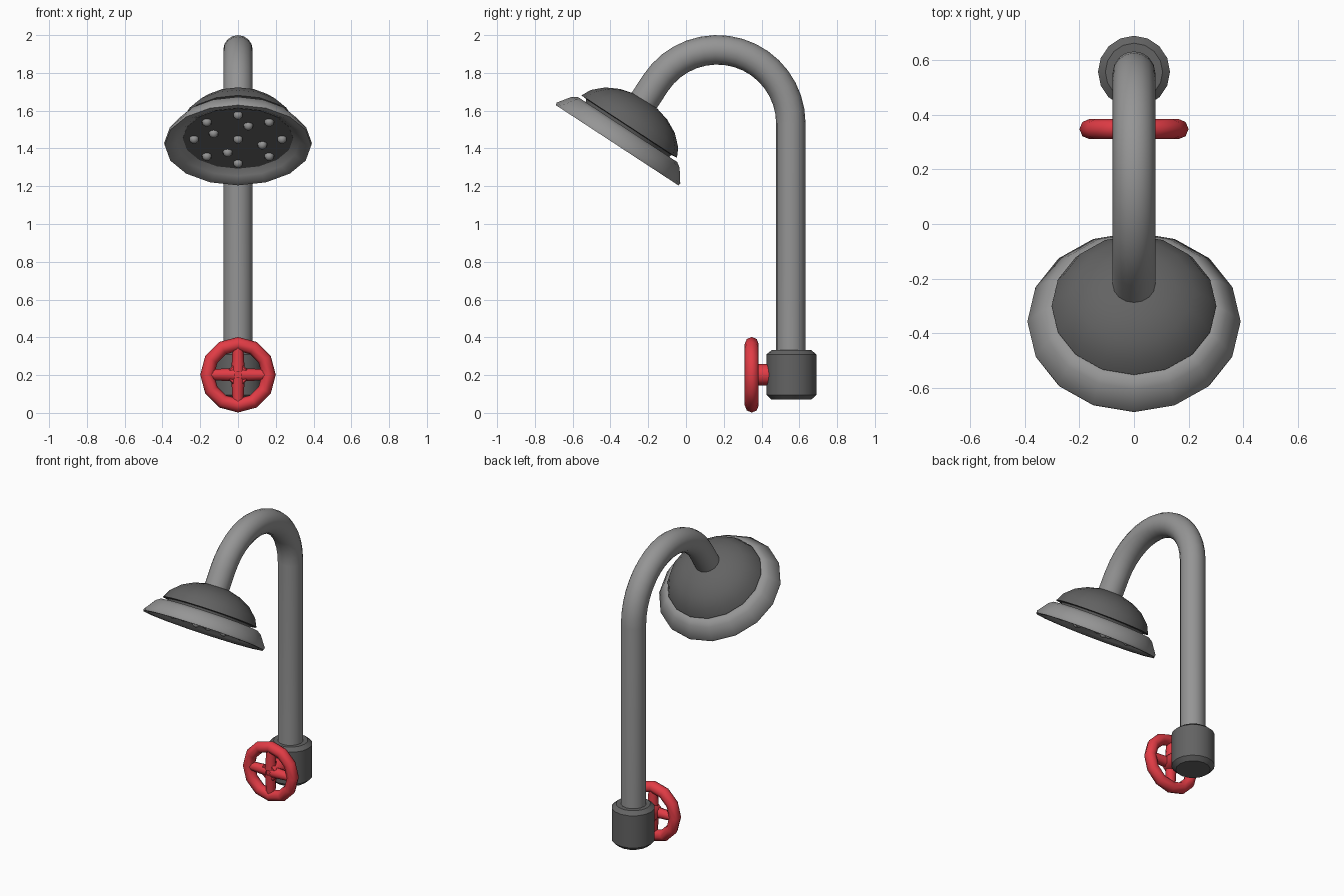
import bpy, bmesh, math
from math import sin, cos, pi, radians
from mathutils import Matrix, Vector

if "Cube" in bpy.data.objects:
    bpy.data.objects.remove(bpy.data.objects["Cube"])


def material(name, rgb):
    m = bpy.data.materials.new(name)
    m.diffuse_color = (*rgb, 1)
    m.use_nodes = True
    m.node_tree.nodes["Principled BSDF"].inputs["Base Color"].default_value = m.diffuse_color
    return m


LIGHT = material("light grey metal", (0.30, 0.30, 0.30))
DARK = material("dark grey metal", (0.125, 0.125, 0.125))
RED = material("red paint", (0.76, 0.045, 0.06))


def finish(bm, name, mat, matrix=Matrix(), angle=40):
    bmesh.ops.remove_doubles(bm, verts=bm.verts, dist=1e-5)
    bmesh.ops.recalc_face_normals(bm, faces=bm.faces)
    me = bpy.data.meshes.new(name)
    bm.to_mesh(me)
    bm.free()
    me.transform(matrix)
    me.materials.append(mat)
    ob = bpy.data.objects.new(name, me)
    bpy.context.collection.objects.link(ob)
    bpy.ops.object.select_all(action='DESELECT')
    ob.select_set(True)
    bpy.context.view_layer.objects.active = ob
    bpy.ops.object.shade_smooth_by_angle(angle=radians(angle))
    return ob


def skin(bm, rings, loop=False):
    """Join rings of vertices; cap the ends unless looped."""
    rings = [[bm.verts.new(p) for p in r] for r in rings]
    n = len(rings[0])
    pairs = list(zip(rings, rings[1:]))
    if loop:
        pairs.append((rings[-1], rings[0]))
    else:
        bm.faces.new(rings[0])
        bm.faces.new(rings[-1])
    for a, b in pairs:
        for i in range(n):
            j = (i + 1) % n
            bm.faces.new((a[i], a[j], b[j], b[i]))


def lathe(name, profile, mat, matrix, sides=16, loop=False, angle=40):
    bm = bmesh.new()
    skin(bm, [[(r * cos(2 * pi * i / sides), r * sin(2 * pi * i / sides), h)
               for i in range(sides)] for r, h in profile], loop)
    return finish(bm, name, mat, matrix, angle)


# Gooseneck pipe: straight riser, arc, short straight end along the head axis
TILT = radians(33.2)
R, CY, CZ = 0.39, 0.165, 1.532
path = [(0.555, 0.25, 0.0)]
steps = 16
for i in range(steps + 1):
    a = (pi - (pi / 2 - (pi / 2 - TILT))) * i / steps
    path.append((CY + R * cos(a), CZ + R * sin(a), a))
y, z, a = path[-1]
path.append((y - sin(a) * 0.17, z + cos(a) * 0.17, a))
bm = bmesh.new()
skin(bm, [[(0.078 * sin(t), y + 0.078 * cos(t) * cos(a), z + 0.078 * cos(t) * sin(a))
           for t in (2 * pi * k / 16 for k in range(16))] for y, z, a in path])
finish(bm, "gooseneck_pipe", LIGHT)

# Shower head, tilted forward
HEAD = Matrix.Translation((0, -0.365, 1.417)) @ Matrix.Rotation(-TILT, 4, 'X')
lathe("head_dome", [(0.25, 0.06), (0.27, 0.115), (0.302, 0.118), (0.277, 0.168), (0.22, 0.222),
                    (0.15, 0.258), (0.075, 0.278), (0.01, 0.284)], DARK, HEAD)
lathe("head_rim", [(0.388, 0.0), (0.391, 0.014), (0.342, 0.082), (0.315, 0.1), (0.285, 0.1),
                   (0.26, 0.085), (0.26, 0.05), (0.29, 0.046), (0.325, 0.018), (0.36, 0.0)],
      LIGHT, HEAD, loop=True, angle=50)
lathe("spray_face", [(0.292, 0.043), (0.292, 0.07)], DARK, HEAD)

# Spray nozzles: centre, ring of four, ring of eight
spots = [(0, 0)]
spots += [(0.14, radians(23) + k * pi / 2) for k in range(4)]
spots += [(0.233, k * pi / 4) for k in range(8)]
bm = bmesh.new()
for r, a in spots:
    bmesh.ops.create_uvsphere(bm, u_segments=10, v_segments=6, radius=0.026,
                              matrix=Matrix.Translation((r * cos(a), r * sin(a), 0.04)))
finish(bm, "spray_nozzles", LIGHT, HEAD, 60)

# Valve body
lathe("valve_body", [(0.105, 0.07), (0.132, 0.095), (0.132, 0.31), (0.105, 0.332)], DARK,
      Matrix.Translation((0, 0.558, 0)), angle=35)

# Hand wheel: ring, hub with stem, four spokes (local z points to the back)
WHEEL = Matrix.Translation((0, 0.348, 0.202)) @ Matrix.Rotation(-pi / 2, 4, 'X')
ring = [(0.163 + 0.037 * cos(k * pi / 4), 0.037 * sin(k * pi / 4)) for k in range(8)]
lathe("wheel_ring", ring, RED, WHEEL, sides=12, loop=True, angle=50)
lathe("wheel_hub", [(0.05, -0.025), (0.057, -0.015), (0.057, 0.1)], RED, WHEEL, sides=12)
bm = bmesh.new()
for k in range(4):
    bmesh.ops.create_cone(bm, cap_ends=True, segments=8, radius1=0.036, radius2=0.028, depth=0.14,
                          matrix=Matrix.Rotation(k * pi / 2, 4, 'Z')
                          @ Matrix.Translation((0.085, 0, 0)) @ Matrix.Rotation(pi / 2, 4, 'Y'))
finish(bm, "wheel_spokes", RED, WHEEL, 50)
